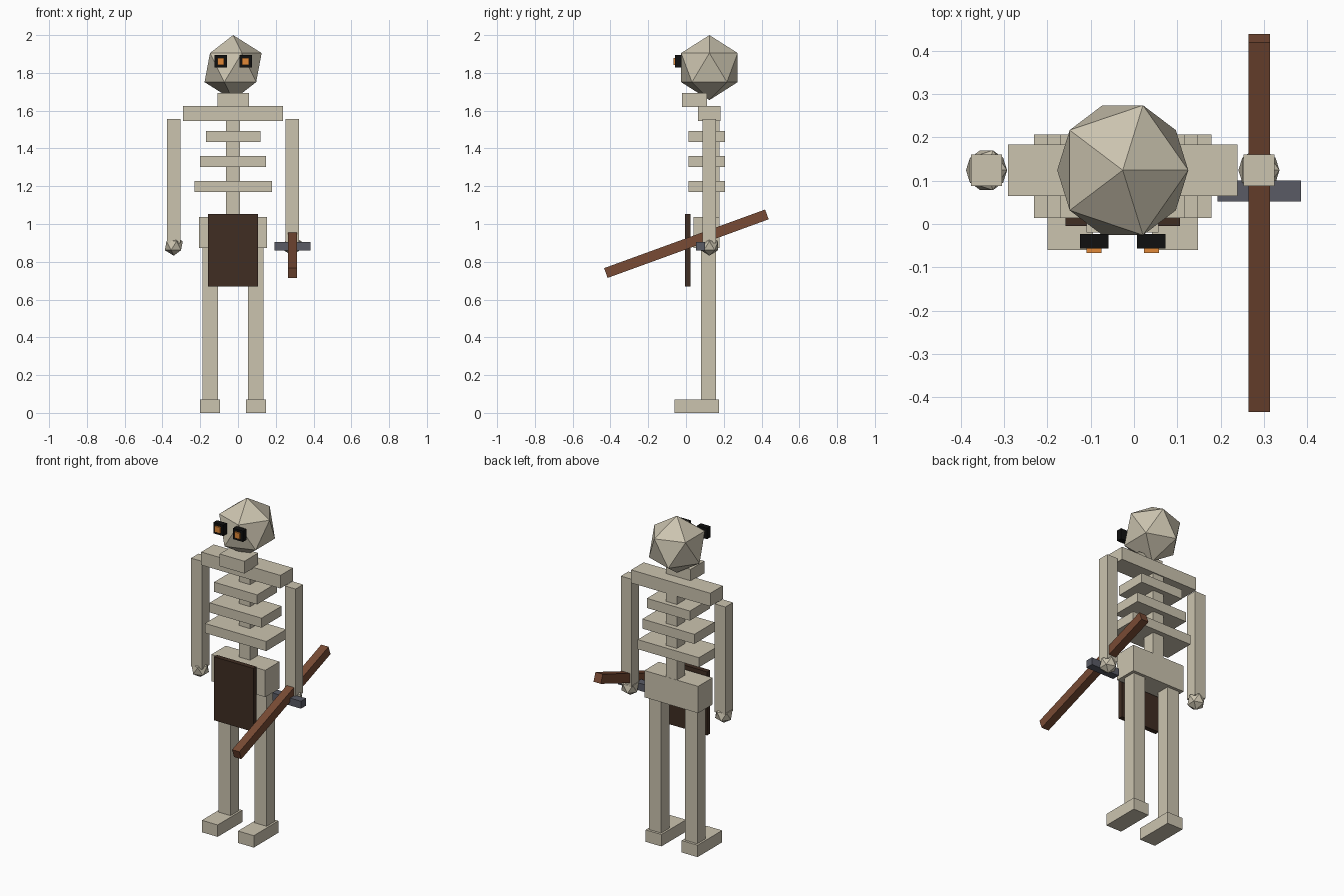
import bpy
from math import radians

if "Cube" in bpy.data.objects:
    bpy.data.objects.remove(bpy.data.objects["Cube"])


def material(name, r, g, b):
    m = bpy.data.materials.new(name)
    m.diffuse_color = (r, g, b, 1)
    m.use_nodes = True
    m.node_tree.nodes["Principled BSDF"].inputs["Base Color"].default_value = m.diffuse_color
    return m


BONE = material("bone", 0.60, 0.55, 0.43)
WOOD = material("wood", 0.19, 0.07, 0.035)
CLOTH = material("cloth", 0.05, 0.026, 0.016)
IRON = material("iron", 0.10, 0.105, 0.13)
BLACK = material("black", 0.005, 0.005, 0.005)
GLOW = material("glow", 0.75, 0.25, 0.04)

CX, CY = -0.026, 0.124  # body axis


def finish(name, mat):
    ob = bpy.context.object
    ob.name = name
    ob.data.materials.append(mat)
    return ob


def box(name, x, y, z, mat=BONE):
    """Box from (min, max) ranges on each axis."""
    bpy.ops.mesh.primitive_cube_add(size=1, location=[(a + b) / 2 for a, b in (x, y, z)])
    ob = finish(name, mat)
    ob.scale = [b - a for a, b in (x, y, z)]
    return ob


def wide(name, half, y, z, mat=BONE):
    """Box centred on the body axis."""
    return box(name, (CX - half, CX + half), y, z, mat)


def pair(name, offset, half, y, z, mat=BONE):
    """Two boxes mirrored about the body axis."""
    for side, s in (("left", -1), ("right", 1)):
        c = CX + s * offset
        box(f"{side}_{name}", (c - half, c + half), y, z, mat)


def ball(name, loc, scale):
    bpy.ops.mesh.primitive_ico_sphere_add(subdivisions=1, radius=1, location=loc)
    finish(name, BONE).scale = scale


# Head
ball("skull", (CX, CY, 1.828), (0.169, 0.176, 0.172))
wide("jaw", 0.083, (-0.02, 0.112), (1.619, 1.693))
pair("eye_socket", 0.066, 0.033, (-0.057, -0.023), (1.828, 1.894), BLACK)
pair("eye_glow", 0.066, 0.0175, (-0.067, -0.045), (1.843, 1.879), GLOW)

# Torso
wide("shoulders", 0.265, (0.064, 0.183), (1.545, 1.624))
wide("spine", 0.037, (0.10, 0.177), (0.97, 1.60))
for i, (half, z) in enumerate(((0.144, 1.464), (0.174, 1.331), (0.205, 1.198))):
    wide(f"rib_{i + 1}", half, (0.014, 0.206), (z - 0.029, z + 0.029))
wide("pelvis", 0.18, (0.04, 0.178), (0.874, 1.036))
wide("loincloth", 0.132, (-0.005, 0.024), (0.668, 1.052), CLOTH)

# Limbs
pair("leg", 0.121, 0.041, (0.08, 0.16), (0.03, 0.89))
pair("foot", 0.121, 0.053, (-0.06, 0.175), (0.0, 0.072))
pair("arm", 0.314, 0.036, (0.088, 0.16), (0.90, 1.555))
for side, s in (("left", -1), ("right", 1)):
    ball(f"{side}_hand", (CX + s * 0.314, CY, 0.885), (0.053, 0.054, 0.053))

# Wooden weapon with iron guard
blade = box("wooden_blade", (0.264, 0.313), (-0.4515, 0.4555), (0.868, 0.923), WOOD)
blade.rotation_euler.x = radians(20)
box("guard", (0.193, 0.385), (0.052, 0.10), (0.861, 0.906), IRON)
